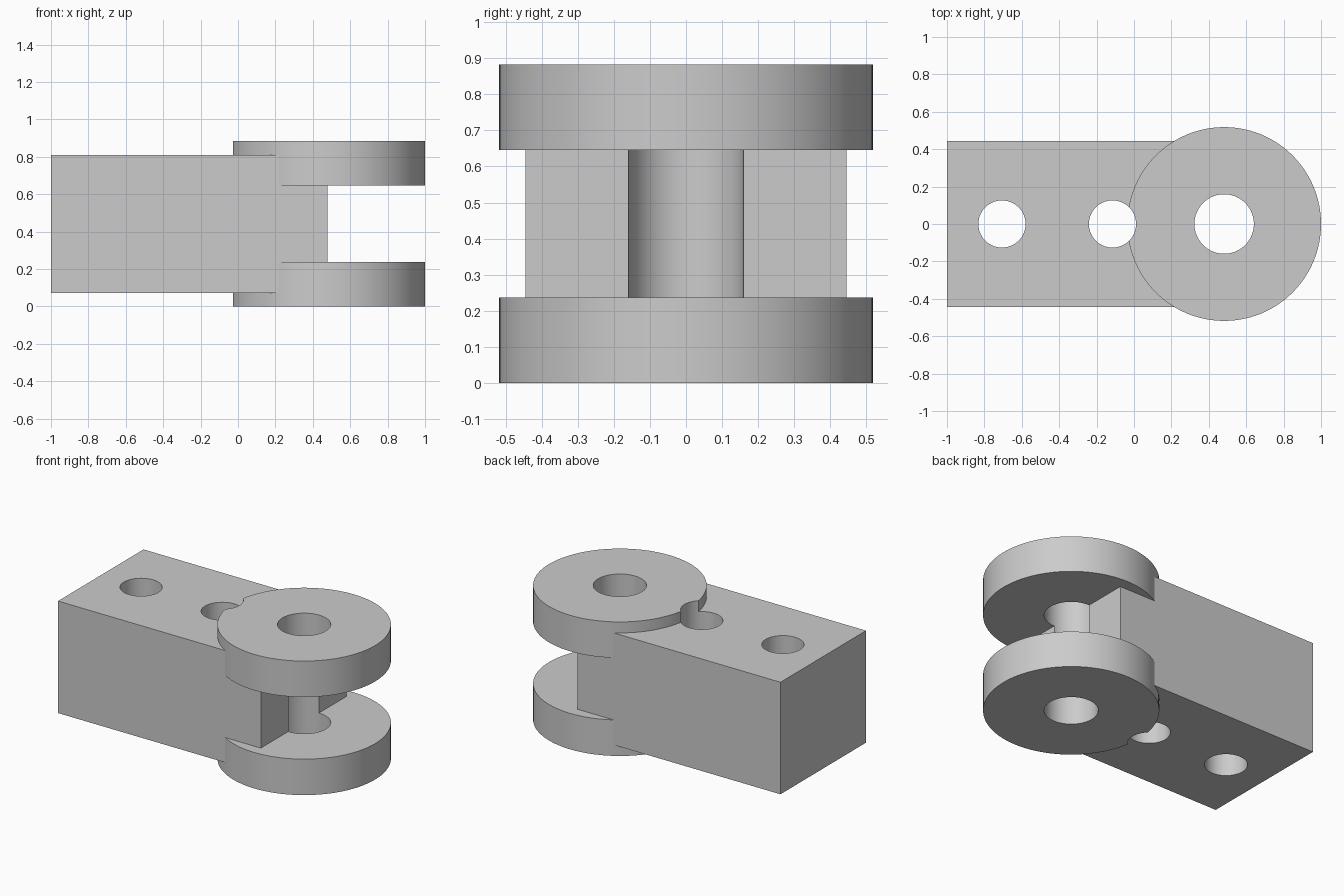
import bpy
import math

if "Cube" in bpy.data.objects:
    bpy.data.objects.remove(bpy.data.objects["Cube"], do_unlink=True)

PIVOT_X = 0.482
HEIGHT = 0.883
MID = HEIGHT / 2

grey = bpy.data.materials.new("plain_grey")
grey.use_nodes = True
colour = (0.6, 0.6, 0.6, 1)
grey.diffuse_color = colour
grey.node_tree.nodes["Principled BSDF"].inputs["Base Color"].default_value = colour


def cylinder(name, x, radius, z0, z1):
    bpy.ops.mesh.primitive_cylinder_add(
        vertices=96, radius=radius, depth=z1 - z0, location=(x, 0, (z0 + z1) / 2))
    ob = bpy.context.object
    ob.name = name
    ob.data.materials.append(grey)
    return ob


def combine(target, tool, operation):
    mod = target.modifiers.new(operation.lower(), 'BOOLEAN')
    mod.operation = operation
    mod.solver = 'EXACT'
    mod.object = tool
    bpy.context.view_layer.objects.active = target
    bpy.ops.object.modifier_apply(modifier=mod.name)
    bpy.data.objects.remove(tool, do_unlink=True)


# Rectangular shank ending at the pivot axis
bpy.ops.mesh.primitive_cube_add(size=1, location=((PIVOT_X - 1.004) / 2, 0, MID))
clevis = bpy.context.object
clevis.name = "clevis_body"
clevis.scale = (PIVOT_X + 0.996, 0.89, 0.738)
bpy.ops.object.transform_apply(location=False, rotation=False, scale=True)
clevis.data.materials.append(grey)

# Two round fork cheeks
for name, z0, z1 in (("lower_cheek", 0, 0.237), ("upper_cheek", 0.646, HEIGHT)):
    combine(clevis, cylinder(name, PIVOT_X, 0.518, z0, z1), 'UNION')

# Pivot bore and two mounting holes, all the way through
for name, x, radius in (("pivot_bore", PIVOT_X, 0.159),
                        ("inner_hole", -0.115, 0.126),
                        ("outer_hole", -0.706, 0.126)):
    combine(clevis, cylinder(name, x, radius, -0.1, HEIGHT + 0.1), 'DIFFERENCE')

bpy.ops.object.select_all(action='DESELECT')
clevis.select_set(True)
bpy.context.view_layer.objects.active = clevis
bpy.ops.object.shade_smooth_by_angle(angle=math.radians(30))
